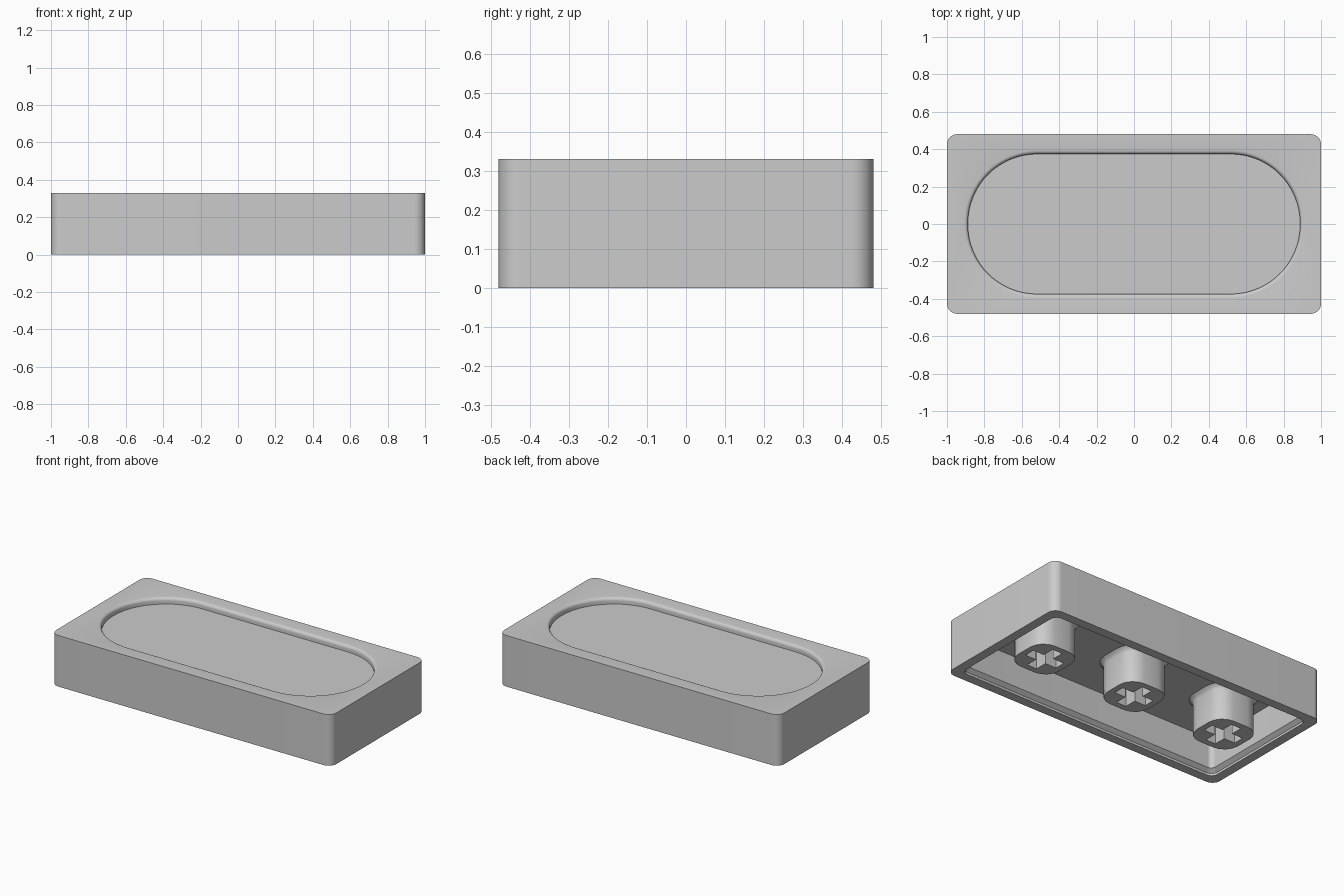
import bpy, bmesh
from math import sin, cos, pi, radians

if "Cube" in bpy.data.objects:
    bpy.data.objects.remove(bpy.data.objects["Cube"])

grey = bpy.data.materials.new("grey_plastic")
grey.use_nodes = True
grey.diffuse_color = (0.6, 0.6, 0.6, 1)
grey.node_tree.nodes["Principled BSDF"].inputs["Base Color"].default_value = (0.6, 0.6, 0.6, 1)

W, D, H = 1.0, 0.48, 0.33       # half width, half depth, height
CEILING = 0.23


def ring(bm, hx, hy, r, z, n):
    """Rounded rectangle loop with n segments in each corner."""
    verts = []
    for k, (sx, sy) in enumerate([(1, 1), (-1, 1), (-1, -1), (1, -1)]):
        for i in range(n + 1):
            a = (k + i / n) * pi / 2
            verts.append(bm.verts.new((sx * (hx - r) + r * cos(a),
                                       sy * (hy - r) + r * sin(a), z)))
    return verts


def bridge(bm, a, b):
    for i in range(len(a)):
        j = (i + 1) % len(a)
        bm.faces.new((a[i], a[j], b[j], b[i]))


def loft(bm, rings):
    for a, b in zip(rings, rings[1:]):
        bridge(bm, a, b)


def finish(bm, name, x=0):
    bmesh.ops.recalc_face_normals(bm, faces=bm.faces)
    mesh = bpy.data.meshes.new(name)
    bm.to_mesh(mesh)
    bm.free()
    mesh.materials.append(grey)
    obj = bpy.data.objects.new(name, mesh)
    obj.location.x = x
    bpy.context.collection.objects.link(obj)
    bpy.ops.object.select_all(action="DESELECT")
    obj.select_set(True)
    bpy.context.view_layer.objects.active = obj
    bpy.ops.object.shade_smooth_by_angle(angle=radians(32))


# Hollow shell, lofted from the inner ceiling, round the rim, to the recess floor
bm = bmesh.new()
N = 16
rings = [ring(bm, W - t, D - t, r, z, N) for t, r, z in [
    (0.085, 0.03, CEILING), (0.085, 0.03, 0.035), (0.06, 0.045, 0.015),
    (0.06, 0.045, 0), (0, 0.055, 0), (0, 0.055, H)]]
# Rolled lip of the stadium-shaped recess
LIP, DEPTH = 0.02, 0.04
for i in range(6):
    a = i / 5 * pi / 2
    off = LIP * (1 - sin(a))
    rings.append(ring(bm, 0.888 + off, 0.374 + off, 0.37 + off,
                      H - LIP * (1 - cos(a)), N))
rings.append(ring(bm, 0.888, 0.374, 0.37, H - DEPTH, N))
loft(bm, rings)
bm.faces.new(rings[0])
bm.faces.new(rings[-1])
finish(bm, "keycap_shell")


# Mounting stems with a cross-shaped socket
def stem(name, x):
    bm = bmesh.new()
    levels = [(0, 0), (0, CEILING - 0.03), (0.008, CEILING - 0.012), (0.025, CEILING + 0.001)]
    rings = [ring(bm, 0.153 + g, 0.153 + g, 0.1 + g, z, 4) for g, z in levels]
    loft(bm, rings)
    L, T = 0.114, 0.035
    quarter = [(L, -T), (L, T), (T, T)]
    outline = []
    for k in range(4):
        for px, py in quarter:
            for _ in range(k):
                px, py = -py, px
            outline.append((px, py))
    mouth = [bm.verts.new((px, py, 0)) for px, py in outline]
    back = [bm.verts.new((px, py, 0.21)) for px, py in outline]
    bridge(bm, mouth, back)
    bm.faces.new(back)
    edges = [bm.edges.get((loop[i - 1], loop[i]))
             for loop in (rings[0], mouth) for i in range(len(loop))]
    bmesh.ops.triangle_fill(bm, edges=edges, use_beauty=True)
    finish(bm, name, x)


for name, x in [("right_stem", -0.67), ("middle_stem", 0), ("left_stem", 0.67)]:
    stem(name, x)
